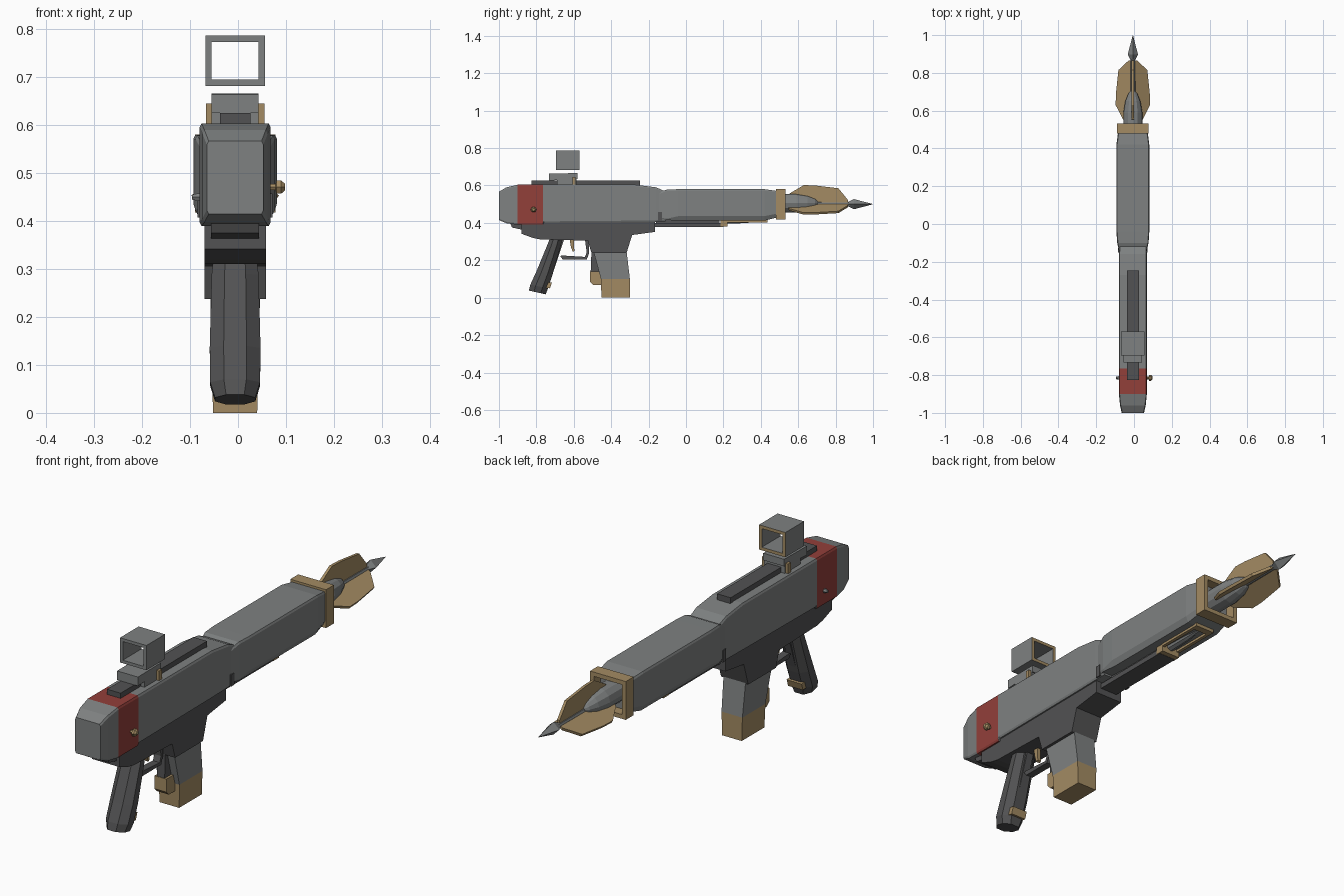
import bpy, bmesh, math
from mathutils import Vector

cube = bpy.data.objects.get("Cube")
if cube:
    bpy.data.objects.remove(cube, do_unlink=True)

CX = -0.006  # centre line of the launcher


def material(name, rgb):
    m = bpy.data.materials.new(name)
    m.use_nodes = True
    m.diffuse_color = (*rgb, 1)
    m.node_tree.nodes["Principled BSDF"].inputs["Base Color"].default_value = (*rgb, 1)
    return m


GREY = material("steel grey", (0.21, 0.22, 0.22))
DARK = material("dark grey", (0.085, 0.085, 0.087))
BROWN = material("tan brown", (0.37, 0.26, 0.125))
RED = material("dull red", (0.29, 0.05, 0.042))


def finish(name, bm, mats, rule=None):
    bmesh.ops.recalc_face_normals(bm, faces=bm.faces)
    mesh = bpy.data.meshes.new(name)
    if rule:
        for f in bm.faces:
            f.material_index = rule(f.calc_center_median())
    bm.to_mesh(mesh)
    bm.free()
    for m in mats:
        mesh.materials.append(m)
    ob = bpy.data.objects.new(name, mesh)
    bpy.context.collection.objects.link(ob)
    return ob


def loft(name, rings, mats, rule=None):
    """Skin a list of equal rings and cap both ends."""
    bm = bmesh.new()
    vs = [[bm.verts.new(p) for p in r] for r in rings]
    n = len(vs[0])
    for a, b in zip(vs, vs[1:]):
        for i in range(n):
            j = (i + 1) % n
            bm.faces.new((a[i], a[j], b[j], b[i]))
    bm.faces.new(vs[0])
    bm.faces.new(vs[-1])
    return finish(name, bm, mats, rule)


def section(y, w, z0, z1, low=0.004, high=0.004):
    """Rectangular section across y with cut corners."""
    pts = [(-w + low, z0), (w - low, z0), (w, z0 + low * 2), (w, z1 - high * 2),
           (w - high, z1), (-w + high, z1), (-w, z1 - high * 2), (-w, z0 + low * 2)]
    return [(CX + x, y, z) for x, z in pts]


def prism(name, profile, w, mat, x=CX):
    """Side profile in (y, z), extruded to half width w."""
    return loft(name, [[(x + s, y, z) for y, z in profile] for s in (-w, w)], [mat])


def box(name, y0, y1, z0, z1, w, mat, x=CX):
    return prism(name, [(y0, z0), (y1, z0), (y1, z1), (y0, z1)], w, mat, x)


def lathe(name, profile, mat, origin, axis, sides=8):
    """Turned part: profile of (distance, radius) along an axis."""
    q = Vector(axis).to_track_quat("Z", "Y")
    rings = [[Vector(origin) + q @ Vector((r * math.cos(t), r * math.sin(t), d))
              for t in (math.tau * i / sides for i in range(sides))] for d, r in profile]
    return loft(name, rings, [mat])


def frame(name, y0, y1, z0, z1, w, wall, mats, rule=None):
    """Open rectangular tube along y."""
    def ring(y, k):
        return [(CX - w + k, y, z0 + k), (CX + w - k, y, z0 + k),
                (CX + w - k, y, z1 - k), (CX - w + k, y, z1 - k)]
    bm = bmesh.new()
    vs = [[bm.verts.new(p) for p in r]
          for r in (ring(y0, 0), ring(y1, 0), ring(y1, wall), ring(y0, wall))]
    for k in range(4):
        a, b = vs[k], vs[(k + 1) % 4]
        for i in range(4):
            j = (i + 1) % 4
            bm.faces.new((a[i], a[j], b[j], b[i]))
    return finish(name, bm, mats, rule)


# Rear body with rounded end cap and red band
loft("rear_body", [section(-1.0, 0.059, 0.415, 0.567), section(-0.96, 0.068, 0.398, 0.59),
                   section(-0.9, 0.074, 0.39, 0.604), section(-0.765, 0.074, 0.39, 0.604),
                   section(-0.76, 0.074, 0.40, 0.604), section(-0.27, 0.074, 0.404, 0.604),
                   section(-0.16, 0.074, 0.406, 0.59), section(-0.11, 0.072, 0.408, 0.568)],
     [GREY, RED], lambda c: int(-0.9 < c.y < -0.765))

# Front housing and muzzle collar
loft("front_housing", [section(-0.15, 0.072, 0.42, 0.56), section(-0.1, 0.083, 0.415, 0.579),
                       section(-0.04, 0.087, 0.412, 0.58, 0.012),
                       section(0.42, 0.087, 0.412, 0.58, 0.012),
                       section(0.49, 0.078, 0.43, 0.57, 0.01)], [GREY])
frame("muzzle_collar", 0.48, 0.533, 0.418, 0.581, 0.084, 0.018, [BROWN])

# Side notches at the joint
for s, label in ((-1, "right"), (1, "left")):
    box("joint_notch_" + label, -0.15, -0.128, 0.408, 0.458, 0.003, DARK, CX + s * 0.075)

# Spear with three fins
lathe("spear_shaft", [(0, 0.014), (0.4, 0.012)], GREY, (CX, 0.48, 0.5), (0, 1, 0))
lathe("spear_sleeve", [(0, 0.05), (0.1, 0.05), (0.16, 0.04), (0.2, 0.024), (0.215, 0.01)],
      GREY, (CX, 0.49, 0.505), (0, 1, 0), 12)
lathe("spear_tip", [(0, 0.008), (0.04, 0.027), (0.14, 0.001)], GREY, (CX, 0.858, 0.5), (0, 1, 0), 4)
fin_shape = [(0.53, 0.012), (0.555, 0.058), (0.63, 0.102), (0.69, 0.1),
             (0.815, 0.085), (0.866, 0.022), (0.866, 0.005), (0.6, 0.005)]
for i in range(3):
    a = math.radians(90 + 120 * i)
    out = Vector((math.cos(a), 0, math.sin(a)))
    side = Vector((-math.sin(a), 0, math.cos(a))) * 0.006
    loft("spear_fin_%d" % (i + 1),
         [[Vector((CX, y, 0.5)) + out * r + side * s for y, r in fin_shape] for s in (-1, 1)], [BROWN])

# Lower receiver
prism("lower_receiver", [(-0.88, 0.405), (-0.88, 0.342), (-0.82, 0.32), (-0.78, 0.312),
                         (-0.525, 0.305), (-0.505, 0.238), (-0.318, 0.238), (-0.288, 0.335),
                         (-0.165, 0.352), (-0.165, 0.41)], 0.064, DARK)
prism("rear_tray", [(-0.94, 0.4), (-0.93, 0.375), (-0.87, 0.362), (-0.87, 0.4)], 0.05, DARK)

# Under rail and guide tube below the housing
box("under_rail", -0.18, 0.2, 0.379, 0.4, 0.04, DARK)
box("under_rail_spacer", -0.16, 0.18, 0.398, 0.416, 0.03, DARK)
box("under_rail_cap", 0.185, 0.222, 0.38, 0.416, 0.043, BROWN)
lathe("guide_tube", [(0, 0.022), (0.12, 0.018), (0.2, 0.008)], GREY, (CX, 0.2, 0.417), (0, 1, 0))
for s, label in ((-1, "right"), (1, "left")):
    box("guide_strip_" + label, 0.22, 0.42, 0.402, 0.416, 0.007, BROWN, CX + s * 0.038)
box("guide_stop", 0.405, 0.435, 0.402, 0.416, 0.045, BROWN)

# Magazine with coloured base, and its catch
def mag_ring(y0, y1, z, w):
    return [(CX - w, y0, z), (CX + w, y0, z), (CX + w, y1, z), (CX - w, y1, z)]


loft("magazine", [mag_ring(-0.495, -0.318, 0.25, 0.052), mag_ring(-0.455, -0.3, 0.1, 0.049),
                  mag_ring(-0.452, -0.3, 0, 0.046)], [GREY, BROWN], lambda c: int(c.z < 0.1))
prism("catch_arm", [(-0.505, 0.26), (-0.51, 0.13), (-0.46, 0.13), (-0.47, 0.26)], 0.018, DARK)
prism("catch_pad", [(-0.512, 0.14), (-0.512, 0.085), (-0.495, 0.068),
                    (-0.45, 0.068), (-0.45, 0.14)], 0.028, BROWN)

# Grip: slanted eight-sided column
def grip_ring(z0, z1, y0, y1, w):
    pts = [(-0.45, 0), (0.45, 0), (1, 0.3), (1, 0.7), (0.5, 1), (-0.5, 1), (-1, 0.7), (-1, 0.3)]
    return [(CX + w * x, y0 + (y1 - y0) * t, z0 + (z1 - z0) * t) for x, t in pts]


loft("grip", [grip_ring(0.325, 0.322, -0.725, -0.66, 0.045),
              grip_ring(0.29, 0.285, -0.738, -0.668, 0.049),
              grip_ring(0.14, 0.125, -0.8, -0.713, 0.053),
              grip_ring(0.07, 0.05, -0.832, -0.738, 0.052),
              grip_ring(0.038, 0.018, -0.84, -0.75, 0.042)], [DARK])
prism("grip_spine", [(-0.69, 0.31), (-0.755, 0.07), (-0.733, 0.07), (-0.652, 0.31)], 0.016, DARK)
prism("grip_clip", [(-0.76, 0.085), (-0.765, 0.055), (-0.727, 0.05), (-0.717, 0.08)], 0.035, BROWN)

# Trigger guard and trigger
prism("guard_bar", [(-0.672, 0.222), (-0.66, 0.205), (-0.53, 0.205), (-0.518, 0.24),
                    (-0.53, 0.245), (-0.54, 0.218), (-0.665, 0.226)], 0.016, DARK)
prism("guard_post", [(-0.53, 0.235), (-0.518, 0.235), (-0.518, 0.31), (-0.54, 0.31)], 0.016, DARK)
prism("trigger", [(-0.622, 0.31), (-0.615, 0.27), (-0.605, 0.245), (-0.596, 0.25),
                  (-0.6, 0.28), (-0.598, 0.31)], 0.008, BROWN)

# Top rail, sight mount and square sight
box("top_rail", -0.825, -0.245, 0.6, 0.626, 0.032, DARK)
box("mount_base", -0.69, -0.585, 0.6, 0.636, 0.049, GREY)
prism("mount_block", [(-0.733, 0.626), (-0.58, 0.636), (-0.58, 0.666), (-0.733, 0.664)], 0.049, GREY)
for s, label in ((-1, "right"), (1, "left")):
    box("mount_clamp_" + label, -0.608, -0.59, 0.604, 0.645, 0.006, BROWN, CX + s * 0.055)
frame("sight_frame", -0.695, -0.57, 0.682, 0.787, 0.062, 0.013, [GREY, BROWN],
      lambda c: int(c.y > -0.571))

# Side knob and small stud opposite
lathe("side_knob", [(0, 0.007), (0.012, 0.007), (0.014, 0.016), (0.024, 0.016), (0.032, 0.008)],
      BROWN, (CX + 0.072, -0.815, 0.471), (1, 0, 0), 6)
lathe("side_stud", [(0, 0.01), (0.018, 0.006)], GREY, (CX - 0.072, -0.815, 0.45), (-1, 0, 0), 6)
